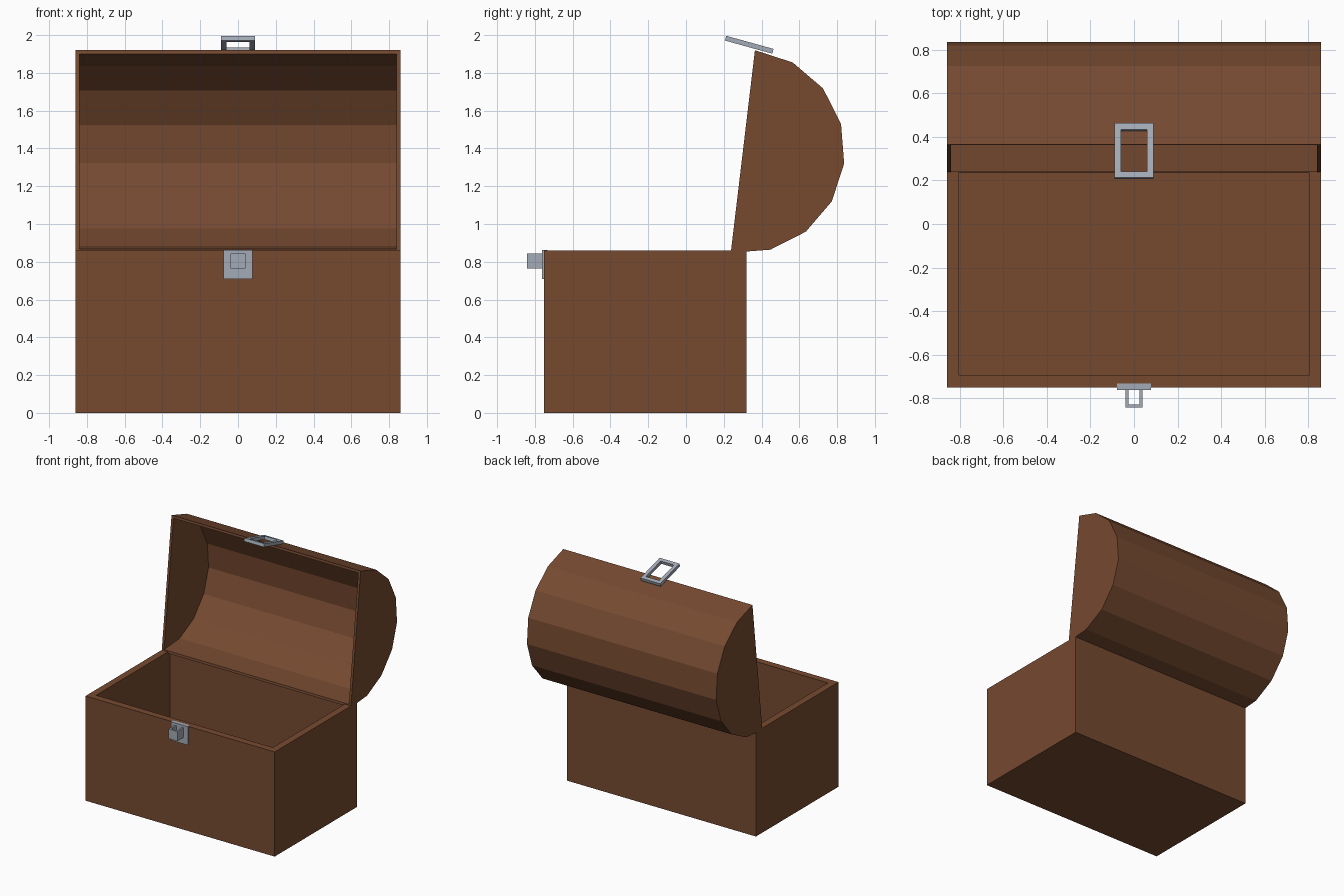
import bpy, bmesh
from math import sin, cos, radians
from mathutils import Matrix

if "Cube" in bpy.data.objects:
    bpy.data.objects.remove(bpy.data.objects["Cube"])


def material(name, rgb):
    m = bpy.data.materials.new(name)
    m.diffuse_color = (*rgb, 1)
    m.use_nodes = True
    m.node_tree.nodes["Principled BSDF"].inputs["Base Color"].default_value = m.diffuse_color
    return m


wood = material("wood", (0.18, 0.068, 0.03))
steel = material("steel", (0.37, 0.41, 0.47))


def finish(bm, name, mat):
    bmesh.ops.recalc_face_normals(bm, faces=bm.faces[:])
    mesh = bpy.data.meshes.new(name)
    bm.to_mesh(mesh)
    bm.free()
    mesh.materials.append(mat)
    ob = bpy.data.objects.new(name, mesh)
    bpy.context.collection.objects.link(ob)
    return ob


def add_box(bm, lo, hi):
    mid = [(a + b) / 2 for a, b in zip(lo, hi)]
    size = [b - a for a, b in zip(lo, hi)]
    return bmesh.ops.create_cube(
        bm, size=1, matrix=Matrix.Translation(mid) @ Matrix.Diagonal((*size, 1)))


def frame(name, w, d, t, border, matrix):
    """Flat rectangular ring centred on the origin, thickness along z."""
    bm = bmesh.new()
    loops = []
    for z in (-t / 2, t / 2):
        for b in (0, border):
            x, y = w / 2 - b, d / 2 - b
            loops.append([bm.verts.new((sx * x, sy * y, z))
                          for sx, sy in ((-1, -1), (1, -1), (1, 1), (-1, 1))])
    low_out, low_in, top_out, top_in = loops
    for a, b in ((low_out, low_in), (low_in, top_in), (top_in, top_out), (top_out, low_out)):
        for i in range(4):
            j = (i + 1) % 4
            bm.faces.new((a[i], a[j], b[j], b[i]))
    bm.transform(matrix)
    return finish(bm, name, steel)


# Chest body: open box with an inset rim and sunken floor
bm = bmesh.new()
add_box(bm, (-0.86, -0.752, 0), (0.86, 0.32, 0.86))
top = max(bm.faces, key=lambda f: f.calc_center_median().z)
bmesh.ops.inset_region(bm, faces=[top], thickness=0.08)
floor = bmesh.ops.extrude_discrete_faces(bm, faces=[top])["faces"][0]
bmesh.ops.translate(bm, verts=floor.verts[:], vec=(0, 0, -0.78))
finish(bm, "chest_body", wood)

# Lid: eight-sided half barrel shell, tipped open
bm = bmesh.new()


def half_barrel(radius, half_width):
    ends = []
    for x in (-half_width, half_width):
        ring = []
        for i in range(9):
            a = radians(83.2 - 22.5 * i)
            ring.append(bm.verts.new((x, 0.301 + radius * cos(a), 1.384 + radius * sin(a))))
        bm.faces.new(ring)
        ends.append(ring)
    left, right = ends
    for i in range(8):
        bm.faces.new((left[i], left[i + 1], right[i + 1], right[i]))
    return [left[0], left[8], right[8], right[0]]


outer = half_barrel(0.54, 0.86)
inner = half_barrel(0.52, 0.84)
for i in range(4):
    j = (i + 1) % 4
    bm.faces.new((outer[i], outer[j], inner[j], inner[i]))
finish(bm, "lid", wood)

# Hasp ring on the lid edge
frame("hasp", 0.18, 0.26, 0.026, 0.03,
      Matrix.Translation((0, 0.335, 1.949)) @ Matrix.Rotation(radians(-15.5), 4, 'X'))

# Lock plate on the chest front
bm = bmesh.new()
add_box(bm, (-0.077, -0.762, 0.71), (0.077, -0.732, 0.862))
finish(bm, "lock_plate", steel)

# Staple: U-shaped loop standing out from the plate
bm = bmesh.new()
add_box(bm, (-0.04, -0.76, 0.764), (-0.026, -0.843, 0.843))
add_box(bm, (0.026, -0.76, 0.764), (0.04, -0.843, 0.843))
add_box(bm, (-0.026, -0.843, 0.764), (0.026, -0.829, 0.843))
finish(bm, "staple", steel)
